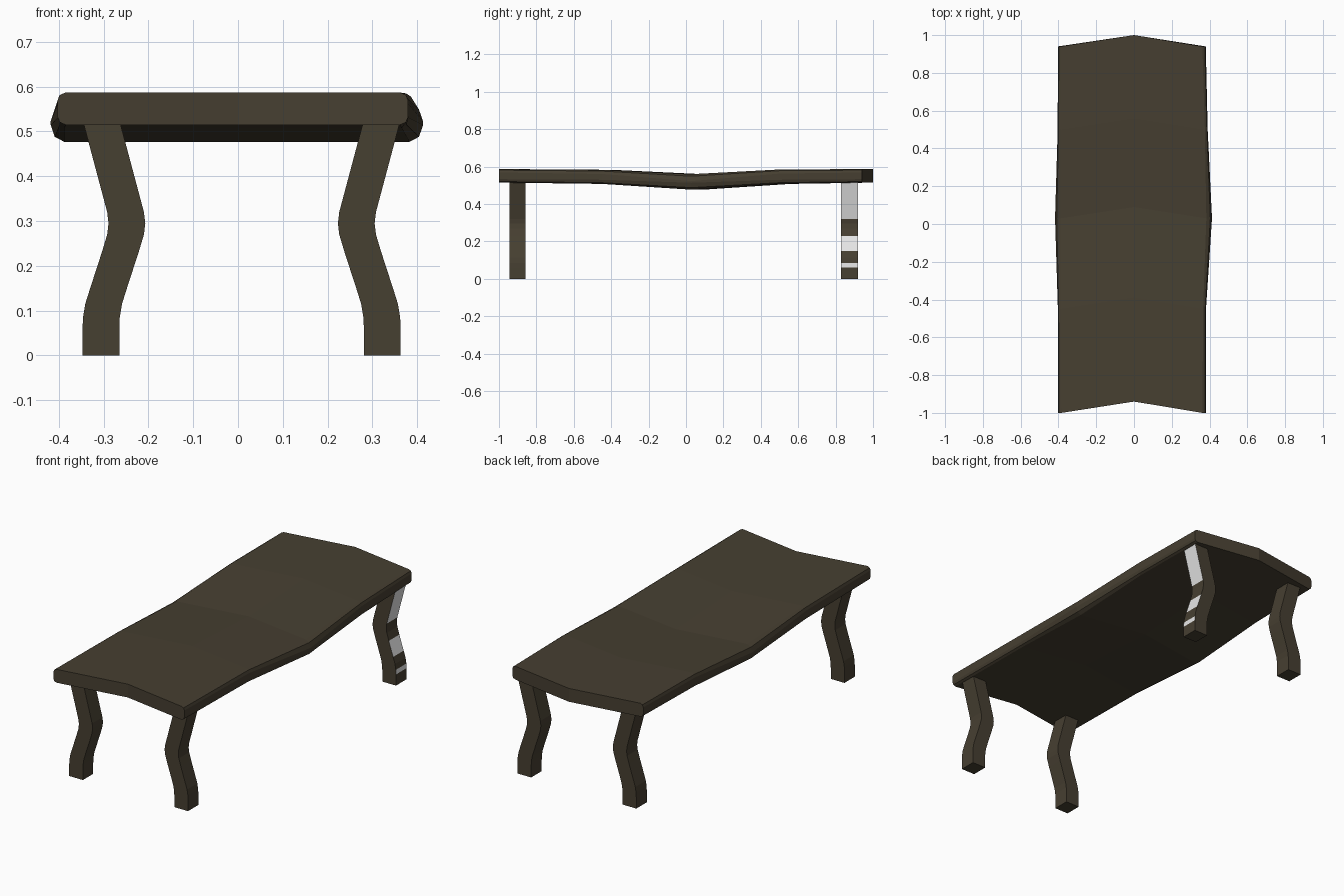
import bpy, bmesh

if "Cube" in bpy.data.objects:
    bpy.data.objects.remove(bpy.data.objects["Cube"])


def material(name, rgb):
    m = bpy.data.materials.new(name)
    m.diffuse_color = (*rgb, 1)
    m.use_nodes = True
    m.node_tree.nodes["Principled BSDF"].inputs["Base Color"].default_value = m.diffuse_color
    return m


wood = material("dark wood", (0.062, 0.050, 0.031))
pale = material("pale grey", (0.8, 0.8, 0.8))


def loft(name, rings):
    """Skin a list of closed rings, cap both ends, and return the object."""
    bm = bmesh.new()
    vs = [[bm.verts.new(p) for p in ring] for ring in rings]
    n = len(vs[0])
    for a, b in zip(vs, vs[1:]):
        for i in range(n):
            j = (i + 1) % n
            bm.faces.new((a[i], a[j], b[j], b[i]))
    # caps are split at the middle column, because the ends are bent
    for ring in (vs[0], vs[-1]):
        if n > 4:
            bm.faces.new(ring[:n // 2 + 1])
            bm.faces.new(ring[n // 2:] + [ring[0]])
        else:
            bm.faces.new(ring)
    bmesh.ops.recalc_face_normals(bm, faces=bm.faces)
    me = bpy.data.meshes.new(name)
    bm.to_mesh(me)
    bm.free()
    me.materials.append(wood)
    me.materials.append(pale)
    ob = bpy.data.objects.new(name, me)
    bpy.context.collection.objects.link(ob)
    return ob


# tabletop: (y, left x, right x, bottom z, top z, bevel width, bevel height)
stations = [
    (-1.00, -0.403, 0.380, 0.515, 0.587, 0.018, 0.018),
    (-0.45, -0.403, 0.381, 0.508, 0.583, 0.015, 0.022),
    (0.03, -0.418, 0.413, 0.477, 0.560, 0.030, 0.037),
    (0.50, -0.404, 0.390, 0.508, 0.585, 0.015, 0.022),
    (0.94, -0.403, 0.380, 0.515, 0.587, 0.018, 0.018),
]
rings = []
for y, l, r, b, t, w, h in stations:
    ym = y + 0.06          # middle column is pushed back, giving the bent ends
    k = w * 0.3
    rings.append([
        (0, ym, t),
        (r - w, y, t), (r - k, y, t - h * 0.3), (r, y, t - h),
        (r, y, b + h), (r - k, y, b + h * 0.3), (r - w, y, b),
        (0, ym, b),
        (l + w, y, b), (l + k, y, b + h * 0.3), (l, y, b + h),
        (l, y, t - h), (l + k, y, t - h * 0.3), (l + w, y, t),
    ])
loft("tabletop", rings)

# bent legs: (z, inward shift)
path = [(0, 0), (0.06, 0), (0.085, 0.001), (0.115, 0.006), (0.15, 0.017),
        (0.23, 0.043), (0.27, 0.055), (0.295, 0.058), (0.32, 0.055),
        (0.515, 0.003), (0.535, -0.002)]
H = 0.041


def leg(name, side, y0, y1):
    rr = []
    for z, d in path:
        c = 0.008 + side * (0.314 - d)
        rr.append([(c - H, y0, z), (c + H, y0, z), (c + H, y1, z), (c - H, y1, z)])
    return loft(name, rr)


for label, y0, y1 in (("front", -0.945, -0.857), ("back", 0.83, 0.92)):
    for side, s in (("left", -1), ("right", 1)):
        ob = leg(f"{label}_{side}_leg", s, y0, y1)
        # pale bands on the outer face of the back right leg
        if label == "back" and s > 0:
            for p in ob.data.polygons:
                z = p.center.z
                band = z > 0.32 or 0.15 < z < 0.23 or 0.06 < z < 0.085
                if p.normal.x > 0.5 and band:
                    p.material_index = 1
